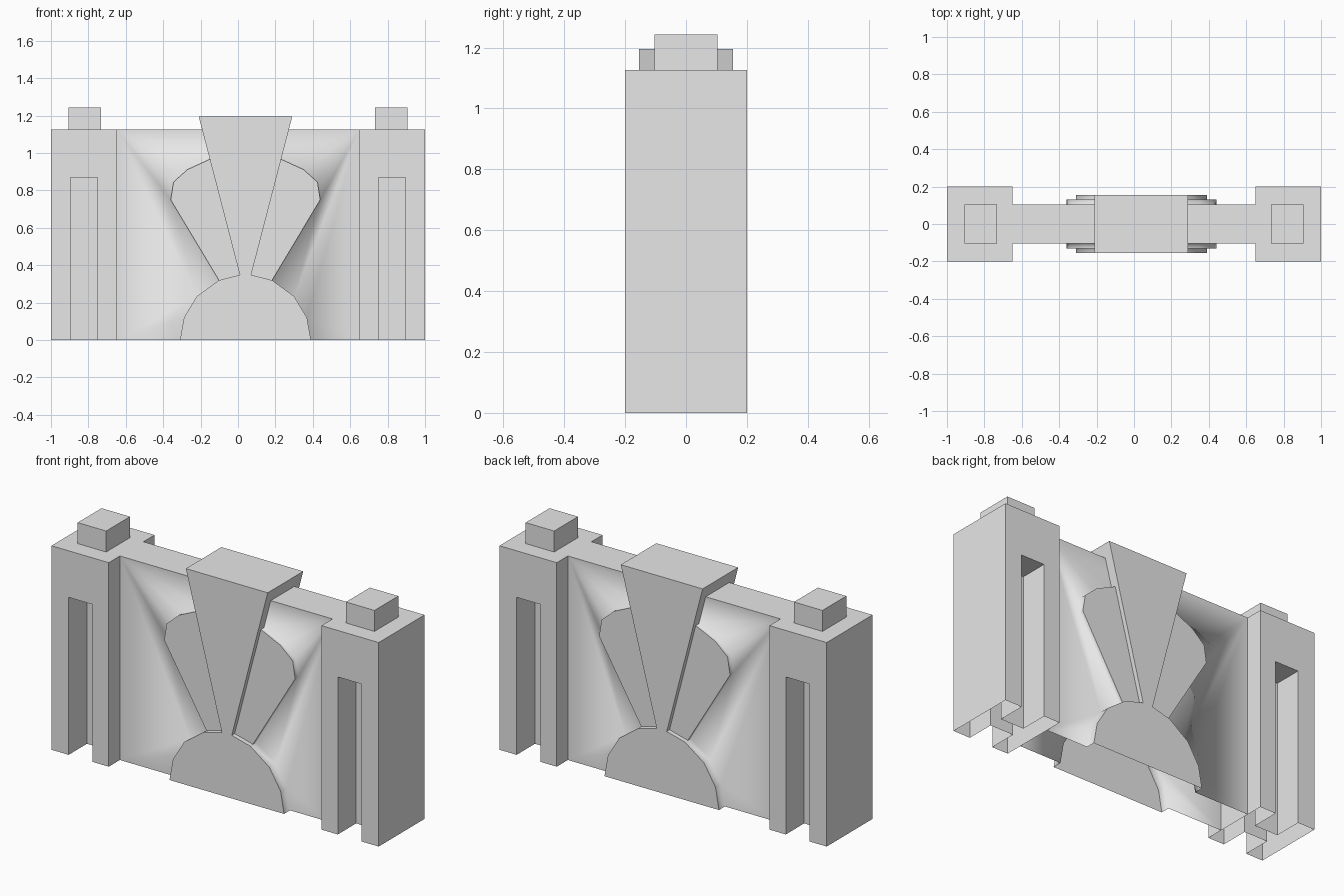
import bpy, bmesh
from math import sin, cos, radians
from mathutils import Vector

if "Cube" in bpy.data.objects:
    bpy.data.objects.remove(bpy.data.objects["Cube"])

grey = bpy.data.materials.new("plain_grey")
grey.use_nodes = True
grey.diffuse_color = (0.8, 0.8, 0.8, 1)
grey.node_tree.nodes["Principled BSDF"].inputs["Base Color"].default_value = (0.8, 0.8, 0.8, 1)

TOP = 1.127      # height of wall and pillars
WALL = 0.103     # half thickness of the wall
PETAL = 0.13     # half thickness at the petals
RELIEF = 0.155   # half thickness at the half disc and wedge
AXIS = 0.04      # x of the ornament's centre line


def build(name, faces, facing, smooth=False):
    """Make an object from face outlines; the first face looks along facing."""
    bm = bmesh.new()
    for pts in faces:
        bm.faces.new([bm.verts.new(p) for p in pts])
    bmesh.ops.remove_doubles(bm, verts=bm.verts, dist=0.0005)
    bmesh.ops.recalc_face_normals(bm, faces=bm.faces)
    bm.faces.ensure_lookup_table()
    if bm.faces[0].normal.dot(Vector(facing)) < 0:
        bmesh.ops.reverse_faces(bm, faces=bm.faces)
    for f in bm.faces:
        f.smooth = smooth
    me = bpy.data.meshes.new(name)
    bm.to_mesh(me)
    bm.free()
    me.materials.append(grey)
    ob = bpy.data.objects.new(name, me)
    bpy.context.collection.objects.link(ob)
    return ob


def rect(x0, x1, y0, y1):
    return [(x0, y0), (x1, y0), (x1, y1), (x0, y1)]


def sides(outline, z0, z1):
    """Upright walls around a plan outline."""
    ring = zip(outline, outline[1:] + outline[:1])
    return [[(*a, z0), (*b, z0), (*b, z1), (*a, z1)] for a, b in ring]


def lid(outline, z):
    return [(*p, z) for p in outline]


def rim(path, y0, y1):
    """Strip of quads along an (x, z) path, running from depth y0 to y1."""
    return [[(a[0], y0, a[1]), (b[0], y0, b[1]), (b[0], y1, b[1]), (a[0], y1, a[1])]
            for a, b in zip(path, path[1:])]


def plate(path, y):
    return [(x, y, z) for x, z in path]


# Pillars with a slot in front and back, open underneath, and a block on top
SLOT_TOP, SLOT_BACK, DEPTH = 0.87, 0.04, 0.2
for side, s in (("left", 1), ("right", -1)):
    x0, x1, a, b = (s * v for v in (0.65, 1.0, 0.75, 0.895))
    h_plan = [(x0, -DEPTH), (a, -DEPTH), (a, -SLOT_BACK), (b, -SLOT_BACK), (b, -DEPTH), (x1, -DEPTH),
              (x1, DEPTH), (b, DEPTH), (b, SLOT_BACK), (a, SLOT_BACK), (a, DEPTH), (x0, DEPTH)]
    head = rect(x0, x1, -DEPTH, DEPTH)
    build("pillar_" + side, [lid(head, TOP)] + sides(head, SLOT_TOP, TOP), (0, 0, 1))
    build("pillar_legs_" + side, sides(h_plan, 0, SLOT_TOP), (0, -1, 0))
    for end, f in (("front", -1), ("back", 1)):
        ceiling = rect(a, b, f * SLOT_BACK, f * DEPTH)
        build(f"slot_ceiling_{end}_{side}", [lid(ceiling, SLOT_TOP)], (0, 0, -1))
    block = rect(s * 0.733, s * 0.907, -0.104, 0.104)
    build("top_block_" + side, [lid(block, 1.243)] + sides(block, TOP, 1.243), (0, 0, 1))

# Top of the wall
build("wall_top", [lid(rect(-0.65, 0.65, -WALL, WALL), TOP)], (0, 0, 1))

# Half outlines of the ornament, as distance from its centre line and height
disc = [(0.35 * cos(radians(t)), 0.35 * sin(radians(t))) for t in (0, 20, 42, 66, 85)]
petal = [disc[3], (0.40, 0.75), (0.385, 0.845), (0.31, 0.912), (0.19, 0.967)]
wedge = [disc[4], (0.25, 1.195)]


def place(path, s):
    return [(AXIS + s * u, z) for u, z in path]


for end, f in (("front", -1), ("back", 1)):
    out = (0, f, 0)
    for side, s in (("left", 1), ("right", -1)):
        # Wall panel blending softly into the ornament's rims
        low, fan = place(disc[:4], s), place(petal, s)
        border = low + fan[1:] + place([(0.232, TOP)], s) + [(s * 0.65, TOP), (s * 0.65, 0)]
        panel = [plate(border, f * WALL)]
        panel += rim(low, f * WALL, f * RELIEF) + rim(fan, f * WALL, f * PETAL)
        build(f"wall_panel_{end}_{side}", panel, out, smooth=True)
        # Petal face
        build(f"petal_{end}_{side}", [plate(fan + place(disc[4:], s), f * PETAL)], out)
    # Half disc at the foot
    arch = place(disc, 1) + place(disc[::-1], -1)
    build("half_disc_" + end, [plate(arch, f * RELIEF)] + rim(arch[3:7], f * WALL, f * RELIEF), out)

# Wedge through the middle of the wall
key = place(wedge, 1) + place(wedge[::-1], -1)
build("wedge", [plate(key, -RELIEF), plate(key, RELIEF)] + rim(key, -RELIEF, RELIEF), (0, -1, 0))
